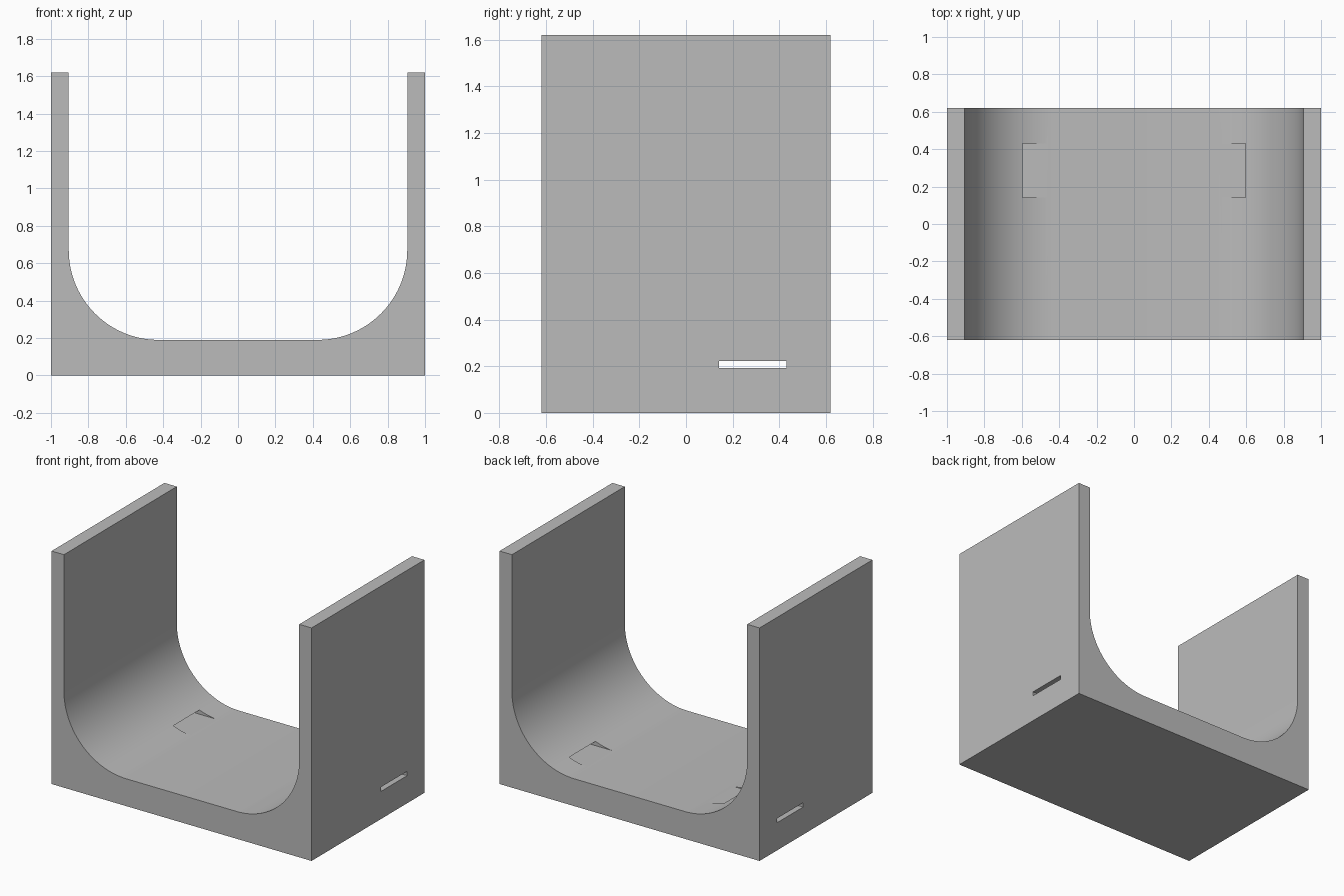
import bpy, bmesh
from math import sin, cos, pi

if "Cube" in bpy.data.objects:
    bpy.data.objects.remove(bpy.data.objects["Cube"])

HALF_W, HALF_D, HEIGHT = 1.0, 0.62, 1.62
INNER, FLOOR, RADIUS, STEPS = 0.905, 0.19, 0.48, 32

grey = bpy.data.materials.new("plain grey")
grey.use_nodes = True
colour = (0.5, 0.5, 0.5, 1)
grey.diffuse_color = colour
grey.node_tree.nodes["Principled BSDF"].inputs["Base Color"].default_value = colour


def extrude_profile(name, points, y0, y1):
    """Extrude an x-z outline along y."""
    bm = bmesh.new()
    face = bm.faces.new([bm.verts.new((x, y0, z)) for x, z in points])
    ext = bmesh.ops.extrude_face_region(bm, geom=[face])
    moved = [v for v in ext["geom"] if isinstance(v, bmesh.types.BMVert)]
    bmesh.ops.translate(bm, vec=(0, y1 - y0, 0), verts=moved)
    bmesh.ops.recalc_face_normals(bm, faces=bm.faces)
    mesh = bpy.data.meshes.new(name)
    bm.to_mesh(mesh)
    bm.free()
    mesh.materials.append(grey)
    obj = bpy.data.objects.new(name, mesh)
    bpy.context.collection.objects.link(obj)
    return obj


# Half outline: bottom corner, wall, then the rounded inner corner to the floor
half = [(HALF_W, 0), (HALF_W, HEIGHT), (INNER, HEIGHT)]
for i in range(STEPS + 1):
    a = pi / 2 * i / STEPS
    half.append((INNER - RADIUS + RADIUS * cos(a), FLOOR + RADIUS - RADIUS * sin(a)))
outline = half + [(-x, z) for x, z in reversed(half)]
cradle = extrude_profile("u_shaped_cradle", outline, -HALF_D, HALF_D)

# Strap slot running through both walls just above the floor
slot = [(-1.2, 0.192), (1.2, 0.192), (1.2, 0.222), (-1.2, 0.222)]
cutter = extrude_profile("slot_cutter", slot, 0.142, 0.43)
cutter.hide_render = True
cut = cradle.modifiers.new("strap slot", "BOOLEAN")
cut.operation, cut.solver, cut.object = "DIFFERENCE", "EXACT", cutter

bpy.ops.object.select_all(action="DESELECT")
cradle.select_set(True)
bpy.context.view_layer.objects.active = cradle
bpy.ops.object.modifier_apply(modifier=cut.name)
bpy.data.objects.remove(cutter)
bpy.ops.object.shade_smooth_by_angle(angle=pi / 20)
